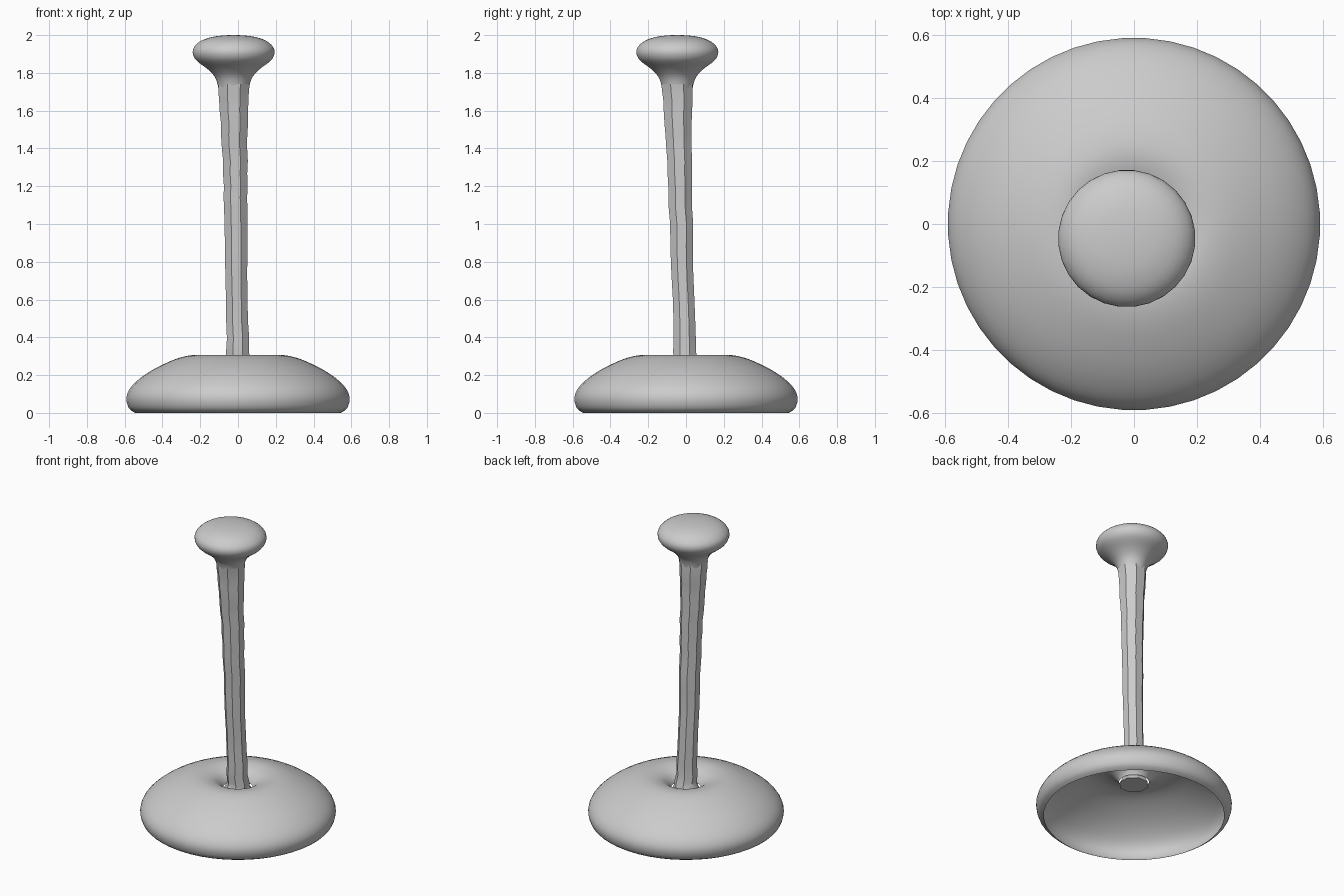
import bpy, bmesh, math, random
from mathutils import Vector

random.seed(4)
cube = bpy.data.objects.get("Cube")
if cube:
    bpy.data.objects.remove(cube, do_unlink=True)

grey = bpy.data.materials.new("light_grey")
grey.use_nodes = True
tone = (0.6, 0.6, 0.6, 1)
grey.diffuse_color = tone
grey.node_tree.nodes["Principled BSDF"].inputs["Base Color"].default_value = tone


def smooth_path(points, steps):
    """Catmull-Rom curve through (z, radius, x, y) stations."""
    pts = [Vector(p) for p in points]
    pts = [pts[0]] + pts + [pts[-1]]
    out = []
    for a, b, c, d in zip(pts, pts[1:], pts[2:], pts[3:]):
        for s in range(steps):
            t = s / steps
            out.append(0.5 * (2 * b + (c - a) * t + (2 * a - 5 * b + 4 * c - d) * t * t
                              + (3 * b - a - 3 * c + d) * t ** 3))
    return out + [pts[-1]]


def lathe(name, stations, sides, steps=3, wobble=0.0, cap_start=False, cap_end=False, angle=60):
    """Stack rings around a bent axis, from the bottom up."""
    bm = bmesh.new()
    rings = []
    for z, r, x, y in smooth_path(stations, steps):
        r /= math.cos(math.pi / sides)
        x += random.uniform(-wobble, wobble)
        y += random.uniform(-wobble, wobble)
        turns = [2 * math.pi * (i + 0.5) / sides for i in range(sides)]
        rings.append([bm.verts.new((x + r * math.cos(t), y + r * math.sin(t), z)) for t in turns])
    for low, high in zip(rings, rings[1:]):
        for i in range(sides):
            j = (i + 1) % sides
            bm.faces.new((low[i], low[j], high[j], high[i]))
    if cap_start:
        bm.faces.new(rings[0][::-1])
    if cap_end:
        bm.faces.new(rings[-1])
    mesh = bpy.data.meshes.new(name)
    bm.to_mesh(mesh)
    bm.free()
    mesh.materials.append(grey)
    ob = bpy.data.objects.new(name, mesh)
    bpy.context.collection.objects.link(ob)
    bpy.ops.object.select_all(action='DESELECT')
    ob.select_set(True)
    bpy.context.view_layer.objects.active = ob
    bpy.ops.object.shade_smooth_by_angle(angle=math.radians(angle))
    return ob


# Hollow domed base, open below, with a dimple around the stem
dome = [(0, .545), (.025, .578), (.08, .591), (.135, .568), (.19, .51), (.24, .43),
        (.285, .33), (.305, .25), (.302, .19), (.285, .14), (.255, .105), (.23, .09)]
lathe("base", [(z, r, 0, 0) for z, r in dome], 48)

# Slightly crooked faceted stem
lathe("stem", [(.21, .085, 0, 0), (.25, .068, 0, 0), (.32, .061, 0, -.006),
               (.6, .057, -.007, -.014), (1.0, .061, -.01, -.025),
               (1.2, .063, -.013, -.03), (1.4, .067, -.017, -.035),
               (1.6, .075, -.02, -.043), (1.74, .083, -.022, -.047)],
      8, wobble=0.0025, cap_start=True, angle=40)

# Rounded knob flaring out of the stem
knob = [(1.66, .072), (1.73, .083), (1.78, .101), (1.82, .138), (1.855, .185),
        (1.88, .208), (1.91, .217), (1.94, .207), (1.97, .172), (1.99, .115),
        (1.998, .055), (2.0, .01)]
lathe("knob", [(z, r, -.023, -.046) for z, r in knob], 28, cap_end=True)
